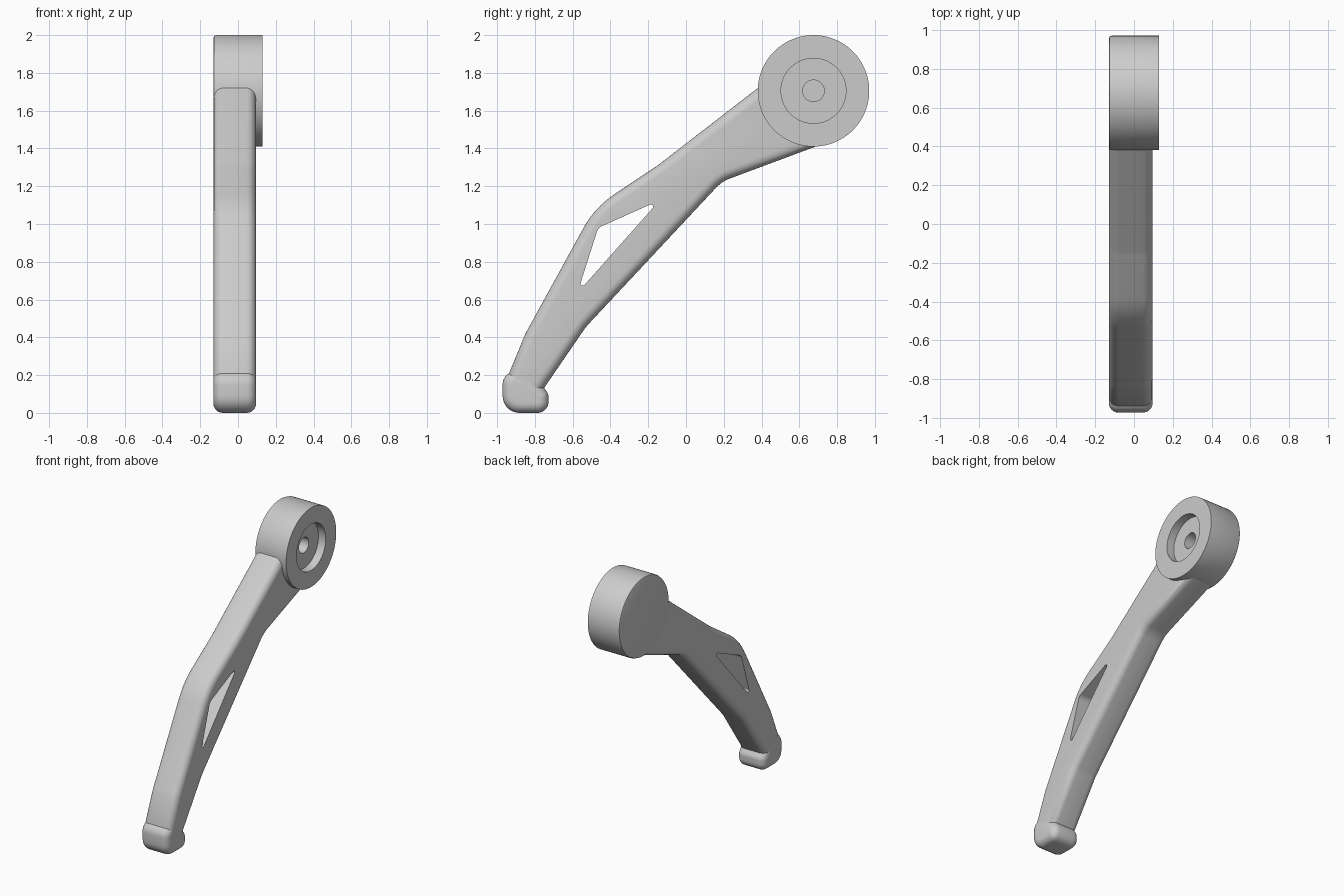
import bpy, bmesh
from math import cos, sin, tan, pi, atan2
from mathutils import Vector

cube = bpy.data.objects.get("Cube")
if cube:
    bpy.data.objects.remove(cube)

grey = bpy.data.materials.new("light grey")
grey.use_nodes = True
grey.diffuse_color = (0.6, 0.6, 0.6, 1)
grey.node_tree.nodes["Principled BSDF"].inputs["Base Color"].default_value = (0.6, 0.6, 0.6, 1)


def rounded(corners, steps=8):
    """Round a counter-clockwise (y, z, radius) outline; gives (point, outward normal) pairs."""
    out = []
    n = len(corners)
    for i, (y, z, r) in enumerate(corners):
        p = Vector((y, z))
        a = (p - Vector(corners[i - 1][:2])).normalized()
        b = (Vector(corners[(i + 1) % n][:2]) - p).normalized()
        na, nb = Vector((a.y, -a.x)), Vector((b.y, -b.x))
        if r == 0:
            out.append((p, (na + nb) / (1 + na.dot(nb))))
            continue
        turn = atan2(a.x * b.y - a.y * b.x, a.dot(b))
        side = 1 if turn > 0 else -1
        centre = p - a * r * tan(abs(turn) / 2) - na * r * side
        start = atan2(na.y, na.x)
        for k in range(steps + 1):
            t = start + turn * k / steps
            normal = Vector((cos(t), sin(t)))
            out.append((centre + normal * r * side, normal))
    return out


def loft(name, rings):
    """Skin rings of (x, outline points) and cap both ends."""
    bm = bmesh.new()
    loops = [[bm.verts.new((x, p[0], p[1])) for p in pts] for x, pts in rings]
    n = len(loops[0])
    for lo, hi in zip(loops, loops[1:]):
        for i in range(n):
            j = (i + 1) % n
            bm.faces.new((lo[i], lo[j], hi[j], hi[i]))
    bm.faces.new(loops[0][::-1])
    bm.faces.new(loops[-1])
    bmesh.ops.recalc_face_normals(bm, faces=bm.faces)
    mesh = bpy.data.meshes.new(name)
    bm.to_mesh(mesh)
    bm.free()
    mesh.materials.append(grey)
    obj = bpy.data.objects.new(name, mesh)
    bpy.context.collection.objects.link(obj)
    return obj


def soft_plate(name, corners, x0, x1, fillet, steps=6):
    """Extrude an outline along x with rounded rims."""
    outline = rounded(corners)
    angles = [pi / 2 * k / steps for k in range(steps + 1)]
    rims = [(x0 + fillet * (1 - sin(t)), fillet * (1 - cos(t))) for t in angles[::-1]]
    rims += [(x1 - fillet * (1 - sin(t)), fillet * (1 - cos(t))) for t in angles]
    return loft(name, [(x, [p - nrm * d for p, nrm in outline]) for x, d in rims])


def circle(r, n=96):
    return [(0.675 + r * cos(2 * pi * i / n), 1.705 + r * sin(2 * pi * i / n)) for i in range(n)]


def cut(obj, cutter):
    cutter.hide_render = True
    cutter.hide_viewport = True
    cutter.display_type = 'WIRE'
    mod = obj.modifiers.new("cut", 'BOOLEAN')
    mod.operation = 'DIFFERENCE'
    mod.solver = 'EXACT'
    mod.object = cutter


def smooth(obj):
    bpy.ops.object.select_all(action='DESELECT')
    obj.select_set(True)
    bpy.context.view_layer.objects.active = obj
    bpy.ops.object.shade_smooth_by_angle(angle=0.6)


# Round hub with a stepped recess and blind bore on its left face
hub = loft("hub", [(x, circle(r)) for x, r in (
    (-0.13, 0.28), (-0.126, 0.291), (-0.115, 0.295), (0.13, 0.295),
    (0.13, 0.172), (0.07, 0.172), (0.07, 0.057), (-0.03, 0.057))])

# Bent lever arm with softly rounded rims
arm = soft_plate("lever_arm", [
    (0.6, 1.89, 0), (-0.15, 1.31, 0.4), (-0.483, 1.088, 0.5), (-0.85, 0.42, 0.4),
    (-0.945, 0.19, 0), (-0.94, 0.1, 0), (-0.773, 0.1, 0), (-0.53, 0.455, 0.3),
    (0.19, 1.225, 0.2), (0.7, 1.415, 0)], -0.129, 0.095, 0.05)

# Bulging foot at the lower end
foot = soft_plate("foot", [
    (-0.972, 0.235, 0.07), (-0.97, 0, 0.09), (-0.728, 0, 0.058),
    (-0.728, 0.1, 0.05), (-0.8, 0.2, 0.05)], -0.13, 0.096, 0.05)

# Triangular window through the arm, and clearance around the hub recess
window = soft_plate("window_cutter", [
    (-0.14, 1.125, 0.012), (-0.465, 0.98, 0.05), (-0.575, 0.635, 0.012)], -0.3, 0.3, 0)
clearance = loft("hub_clearance_cutter", [(x, circle(0.22)) for x in (-0.3, 0.3)])

# Zero-size rims leave doubled points on the straight-edged cutter
bm = bmesh.new()
bm.from_mesh(window.data)
bmesh.ops.remove_doubles(bm, verts=bm.verts, dist=0.0001)
bmesh.ops.recalc_face_normals(bm, faces=bm.faces)
bm.to_mesh(window.data)
bm.free()

for part in (hub, arm, foot):
    smooth(part)
for cutter in (window, clearance):
    cut(arm, cutter)
